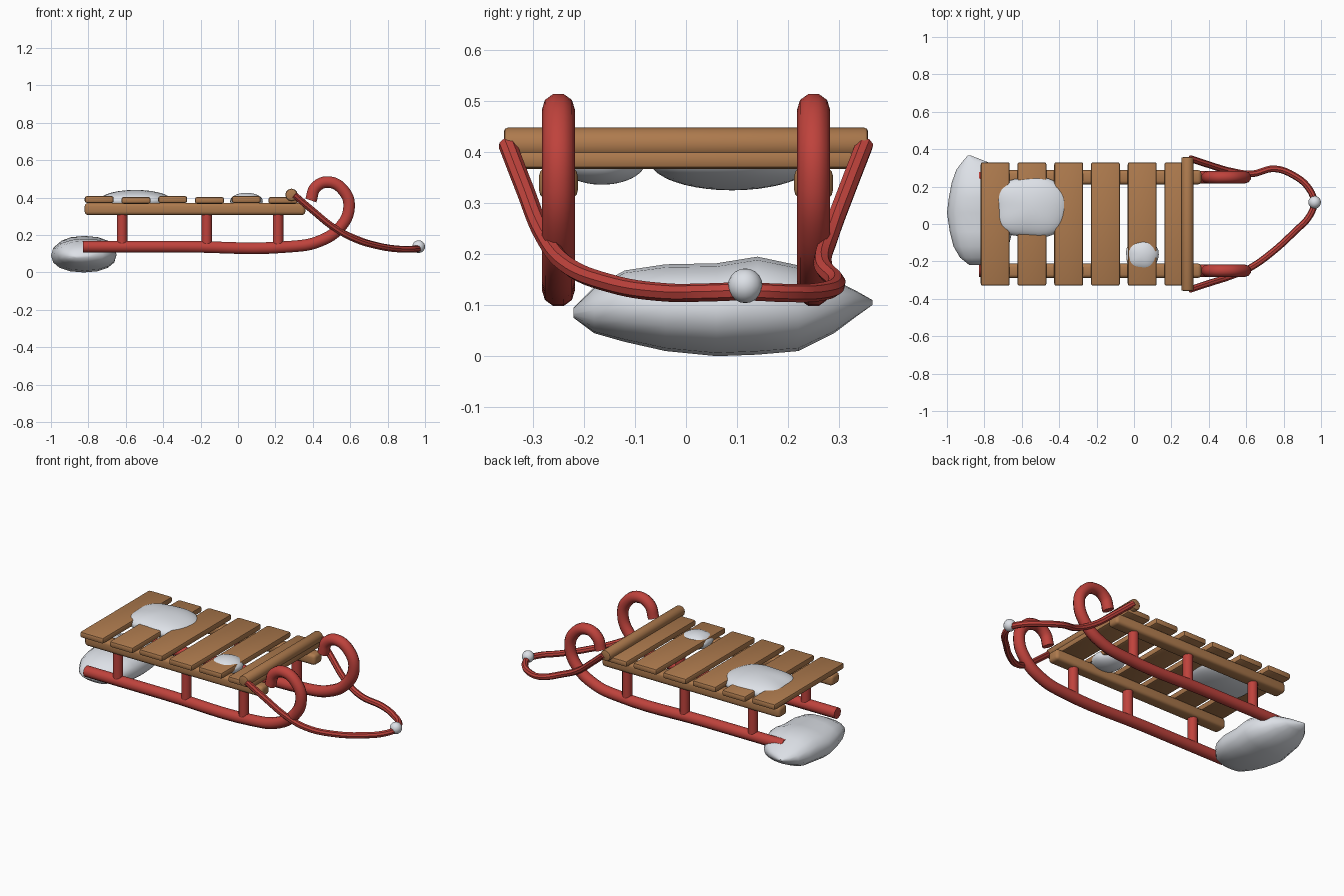
import bpy, bmesh, math
from mathutils import Vector

if "Cube" in bpy.data.objects:
    bpy.data.objects.remove(bpy.data.objects["Cube"])


def material(name, rgb):
    m = bpy.data.materials.new(name)
    m.diffuse_color = (*rgb, 1)
    m.use_nodes = True
    m.node_tree.nodes["Principled BSDF"].inputs["Base Color"].default_value = m.diffuse_color
    return m


RED = material("red paint", (0.52, 0.055, 0.045))
WOOD = material("wood", (0.42, 0.195, 0.075))
SNOW = material("snow", (0.74, 0.77, 0.82))


def finish(obj, name, mat, angle=40):
    obj.name = name
    obj.data.materials.clear()
    obj.data.materials.append(mat)
    bpy.ops.object.select_all(action='DESELECT')
    obj.select_set(True)
    bpy.context.view_layer.objects.active = obj
    bpy.ops.object.shade_smooth_by_angle(angle=math.radians(angle))
    return obj


def mesh_object(bm, name, mat, angle=40):
    bmesh.ops.recalc_face_normals(bm, faces=bm.faces)
    me = bpy.data.meshes.new(name)
    bm.to_mesh(me)
    bm.free()
    obj = bpy.data.objects.new(name, me)
    bpy.context.collection.objects.link(obj)
    return finish(obj, name, mat, angle)


def box(name, mat, centre, size, bevel, segments=2):
    bm = bmesh.new()
    bmesh.ops.create_cube(bm, size=1)
    for v in bm.verts:
        v.co = Vector([v.co[i] * size[i] + centre[i] for i in range(3)])
    bmesh.ops.bevel(bm, geom=bm.edges[:], offset=bevel, segments=segments,
                    profile=0.5, affect='EDGES')
    return mesh_object(bm, name, mat)


def cylinder(name, mat, centre, radius, depth, rot=(0, 0, 0), bevel=0, sides=12):
    bpy.ops.mesh.primitive_cylinder_add(vertices=sides, radius=radius, depth=depth,
                                        location=centre, rotation=rot)
    obj = bpy.context.object
    if bevel:
        mod = obj.modifiers.new("bevel", 'BEVEL')
        mod.width, mod.segments = bevel, 2
        mod.limit_method, mod.angle_limit = 'ANGLE', math.radians(60)
        bpy.ops.object.modifier_apply(modifier=mod.name)
    return finish(obj, name, mat)


def tube(name, mat, points, radius, res=3):
    cu = bpy.data.curves.new(name, 'CURVE')
    cu.dimensions = '3D'
    cu.bevel_depth, cu.bevel_resolution = radius, res
    cu.resolution_u, cu.use_fill_caps = 6, True
    sp = cu.splines.new('BEZIER')
    sp.bezier_points.add(len(points) - 1)
    for bp, p in zip(sp.bezier_points, points):
        bp.co = p
        bp.handle_left_type = bp.handle_right_type = 'AUTO'
    obj = bpy.data.objects.new(name, cu)
    bpy.context.collection.objects.link(obj)
    bpy.ops.object.select_all(action='DESELECT')
    obj.select_set(True)
    bpy.context.view_layer.objects.active = obj
    bpy.ops.object.convert(target='MESH')
    return finish(bpy.context.object, name, mat)


def snow_patch(name, centre, radii, power):
    # flattened ball with a squarish outline
    bm = bmesh.new()
    bmesh.ops.create_icosphere(bm, subdivisions=4, radius=1)
    for v in bm.verts:
        x, y, z = v.co
        r = math.hypot(x, y)
        k = r / max((abs(x) ** power + abs(y) ** power) ** (1 / power), 1e-6)
        wave = 1 + 0.02 * math.sin(5 * math.atan2(y, x) + 1)
        v.co = Vector((centre[0] + x * k * radii[0] * wave,
                       centre[1] + y * k * radii[1] * wave,
                       centre[2] + z * radii[2]))
    return mesh_object(bm, name, SNOW, 60)


# runners with curled fronts, posts and side rails
RUNNER = [(-0.83, 0.138), (-0.3, 0.138), (0.28, 0.138), (0.43, 0.165), (0.545, 0.24),
          (0.594, 0.35), (0.565, 0.437), (0.485, 0.483), (0.415, 0.455), (0.39, 0.385)]
for side, y in (("left", 0.25), ("right", -0.25)):
    tube(f"runner_{side}", RED, [(x, y, z) for x, z in RUNNER], 0.0325)
    for i, x in enumerate((-0.62, -0.167, 0.214)):
        cylinder(f"post_{side}_{i + 1}", RED, (x, y, 0.235), 0.028, 0.18)
    box(f"side_rail_{side}", WOOD, (-0.23, y, 0.339), (1.18, 0.076, 0.064), 0.018, 3)

# seat slats at slightly uneven heights
for i in range(6):
    z = 0.39 if i % 2 == 0 else 0.385
    box(f"seat_slat_{i + 1}", WOOD, (-0.742 + 0.1965 * i, 0, z), (0.155, 0.66, 0.036), 0.011)

# front crossbar
cylinder("crossbar", WOOD, (0.286, 0, 0.415), 0.033, 0.714,
         (math.pi / 2, 0, 0), 0.008, 12)

# pull rope and its bead
tube("pull_rope", RED, [
    (0.30, 0.35, 0.415), (0.40, 0.317, 0.33), (0.52, 0.282, 0.235), (0.63, 0.268, 0.18),
    (0.75, 0.295, 0.142), (0.85, 0.262, 0.126), (0.935, 0.19, 0.124), (0.962, 0.115, 0.127),
    (0.94, 0.045, 0.125), (0.86, -0.04, 0.125), (0.74, -0.15, 0.143), (0.62, -0.235, 0.18),
    (0.52, -0.278, 0.235), (0.40, -0.317, 0.33), (0.30, -0.35, 0.415)], 0.018, 2)
bpy.ops.mesh.primitive_uv_sphere_add(segments=16, ring_count=10, radius=0.034,
                                     location=(0.966, 0.116, 0.138))
finish(bpy.context.object, "rope_bead", SNOW)

# snow patches on the seat
snow_patch("seat_snow_large", (-0.55, 0.09, 0.383), (0.193, 0.16, 0.058), 2.8)
snow_patch("seat_snow_small", (0.044, -0.165, 0.381), (0.087, 0.084, 0.045), 2.3)

# snow lump under the rear: sections along y as (y, x0, x1, z0, z1)
LUMP = [(-0.22, -0.88, -0.80, 0.075, 0.095), (-0.18, -0.93, -0.72, 0.045, 0.135),
        (-0.12, -0.965, -0.67, 0.028, 0.168), (-0.04, -0.985, -0.65, 0.010, 0.180),
        (0.06, -1.0, -0.65, 0.0, 0.182), (0.14, -0.99, -0.65, 0.003, 0.195),
        (0.22, -0.975, -0.67, 0.010, 0.178), (0.29, -0.95, -0.72, 0.045, 0.150),
        (0.33, -0.92, -0.78, 0.075, 0.130), (0.365, -0.89, -0.87, 0.100, 0.110)]
bm = bmesh.new()
N = 16
rings = []
for y, x0, x1, z0, z1 in LUMP:
    ring = []
    for k in range(N):
        a = 2 * math.pi * k / N
        c, s = math.cos(a), math.sin(a)
        ring.append(bm.verts.new((
            (x0 + x1) / 2 + (x1 - x0) / 2 * math.copysign(abs(c) ** 0.9, c), y,
            (z0 + z1) / 2 + (z1 - z0) / 2 * math.copysign(abs(s) ** 0.9, s))))
    rings.append(ring)
for a, b in zip(rings, rings[1:]):
    for k in range(N):
        bm.faces.new((a[k], a[(k + 1) % N], b[(k + 1) % N], b[k]))
bm.faces.new(rings[0])
bm.faces.new(rings[-1])
mesh_object(bm, "rear_snow_lump", SNOW, 60)
